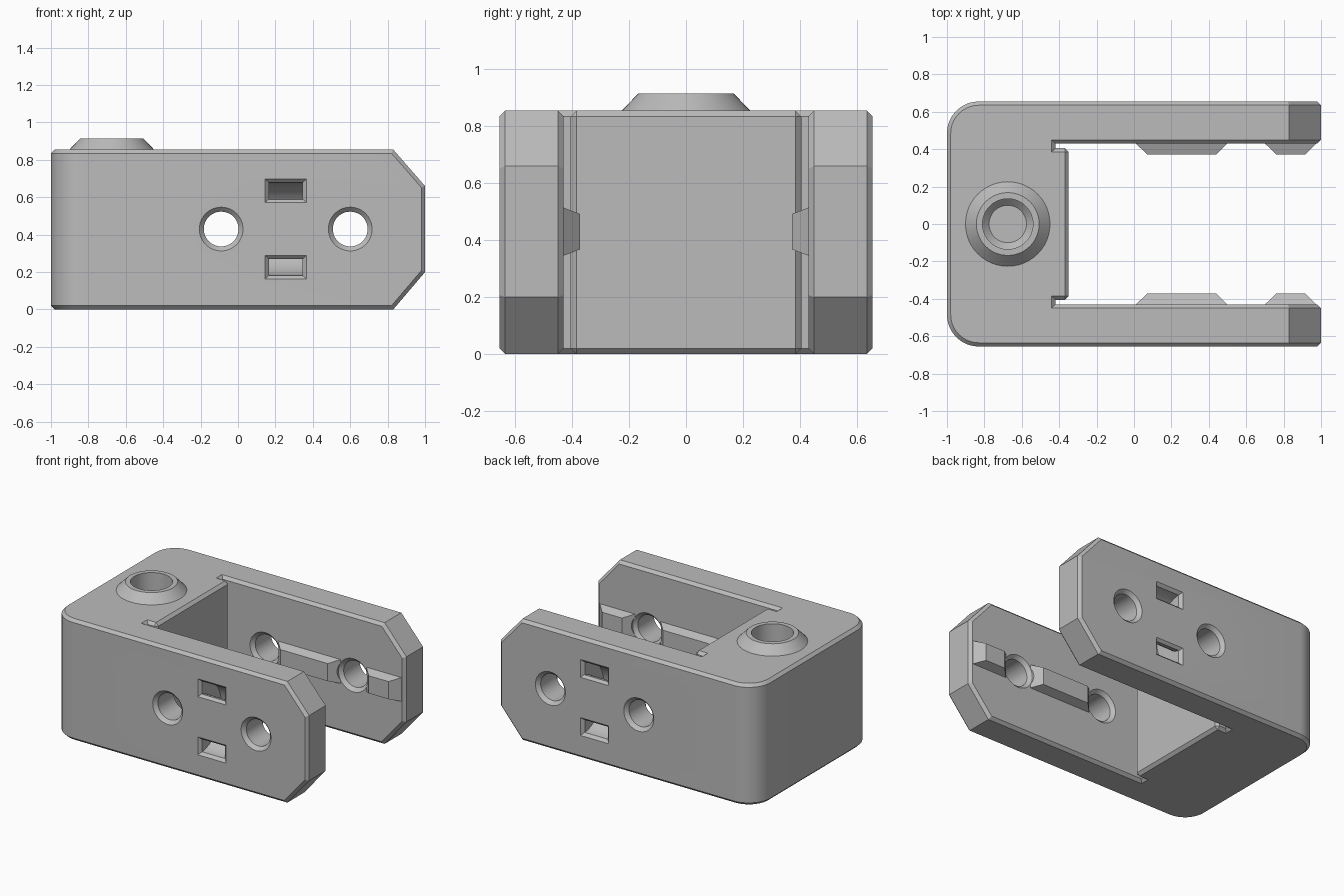
import bpy, bmesh, math
from mathutils import Matrix, Vector

if "Cube" in bpy.data.objects:
    bpy.data.objects.remove(bpy.data.objects["Cube"])

grey = bpy.data.materials.new("plain grey")
grey.use_nodes = True
GREY = (0.5, 0.5, 0.5, 1)
grey.diffuse_color = GREY
grey.node_tree.nodes["Principled BSDF"].inputs["Base Color"].default_value = GREY

W, H, CH = 0.655, 0.855, 0.02      # half width, height, chamfer
INNER, MID = 0.43, 0.43            # inner wall of arms, axis height
SIDES = (1, -1)


def finish(bm, name):
    bmesh.ops.recalc_face_normals(bm, faces=bm.faces)
    mesh = bpy.data.meshes.new(name)
    bm.to_mesh(mesh)
    bm.free()
    mesh.materials.append(grey)
    obj = bpy.data.objects.new(name, mesh)
    bpy.context.collection.objects.link(obj)
    return obj


def prism(points, offset):
    """Closed profile pushed along an offset."""
    bm = bmesh.new()
    face = bm.faces.new([bm.verts.new(p) for p in points])
    res = bmesh.ops.extrude_face_region(bm, geom=[face], use_keep_orig=True)
    moved = [v for v in res["geom"] if isinstance(v, bmesh.types.BMVert)]
    bmesh.ops.translate(bm, verts=moved, vec=offset)
    bmesh.ops.recalc_face_normals(bm, faces=bm.faces)
    return bm


def lathe(profile, name, matrix, n=48):
    """Solid of revolution from (height, radius) pairs."""
    bm = bmesh.new()
    turn = [2 * math.pi * i / n for i in range(n)]
    rings = [[bm.verts.new((r * math.cos(a), r * math.sin(a), h)) for a in turn]
             for h, r in profile]
    for lo, hi in zip(rings, rings[1:]):
        for i in range(n):
            j = (i + 1) % n
            bm.faces.new((lo[i], lo[j], hi[j], hi[i]))
    bm.faces.new(rings[0])
    bm.faces.new(rings[-1])
    bm.transform(matrix)
    return finish(bm, name)


def frustum(x0, x1, z0, z1, y_wide, y_narrow, inset, name):
    """Rectangle in the xz plane tapering along y."""
    bm = bmesh.new()
    for y, d in ((y_wide, 0), (y_narrow, inset)):
        dx, dz = (d, d) if not isinstance(d, tuple) else d
        for x in (x0 + dx, x1 - dx):
            for z in (z0 + dz, z1 - dz):
                bm.verts.new((x, y, z))
    bmesh.ops.convex_hull(bm, input=bm.verts)
    bmesh.ops.dissolve_limit(bm, angle_limit=0.01, verts=bm.verts, edges=bm.edges)
    return finish(bm, name)


def combine(target, tool, operation):
    mod = target.modifiers.new(tool.name, "BOOLEAN")
    mod.operation, mod.object, mod.solver = operation, tool, "EXACT"
    bpy.context.view_layer.objects.active = target
    bpy.ops.object.modifier_apply(modifier=mod.name)
    bpy.data.objects.remove(tool)


# Fork body: half plan profile, mirrored into a U with rounded back corners
R, N = 0.17, 10
half = [(-0.35, 0.405), (-0.42, 0.405), (-0.42, INNER), (1, INNER), (1, W)]
for i in range(N + 1):
    a = math.pi / 2 * (1 + i / N)
    half.append((-1 + R + R * math.cos(a), W - R + R * math.sin(a)))
plan = half + [(x, -y) for x, y in reversed(half)]
bm = prism([(x, y, 0) for x, y in plan], (0, 0, H))

# Sloped arm tips
for point, normal in (((1, 0, 0.66), (0.195, 0, 0.17)), ((1, 0, 0.2), (0.2, 0, -0.17))):
    cut = bmesh.ops.bisect_plane(bm, geom=bm.verts[:] + bm.edges[:] + bm.faces[:],
                                 plane_co=point, plane_no=Vector(normal).normalized(),
                                 clear_outer=True)
    edges = [e for e in cut["geom_cut"] if isinstance(e, bmesh.types.BMEdge)]
    bmesh.ops.holes_fill(bm, edges=edges, sides=0)
bmesh.ops.recalc_face_normals(bm, faces=bm.faces)

# Chamfer along the sharp outside edges
sharp = [e for e in bm.edges if len(e.link_faces) == 2 and e.is_convex
         and e.calc_face_angle(0) > math.radians(55)]
bmesh.ops.bevel(bm, geom=sharp, offset=CH, offset_type="OFFSET", segments=1,
                affect="EDGES", profile=0.5, clamp_overlap=False)
body = finish(bm, "fork_body")

# Round boss on the top
axis = Matrix.Translation((-0.675, 0, 0))
combine(body, lathe([(0.7, 0.226), (H, 0.226), (0.915, 0.168)], "boss", axis), "UNION")
combine(body, lathe([(0.4, 0.1), (0.435, 0.135), (1, 0.135)], "boss_bore", axis), "DIFFERENCE")

for s in SIDES:
    # Ridges along the inside of each arm
    for x0, x1 in ((-0.01, 0.52), (0.68, 0.995)):
        combine(body, frustum(x0, x1, 0.338, 0.522, s * 0.45, s * 0.372,
                              (0.08, 0.03), "ridge"), "UNION")

    # Countersunk cross holes
    for x in (-0.09, 0.6):
        place = Matrix.Translation((x, 0, MID)) @ Matrix.Rotation(-s * math.pi / 2, 4, "X")
        profile = [(0.3, 0.117), (INNER, 0.117), (INNER + 0.024, 0.093),
                   (W - 0.024, 0.093), (W, 0.117), (W + 0.02, 0.137)]
        combine(body, lathe(profile, "cross_hole", place), "DIFFERENCE")

    # Curved strap channel joining two slots
    arc = [math.radians(-100 + 200 * i / 24) for i in range(25)]
    ring = [(W - 0.235 * math.cos(a), MID + 0.25 * math.sin(a)) for a in arc]
    ring += [(W - 0.145 * math.cos(a), MID + 0.16 * math.sin(a)) for a in reversed(arc)]
    channel = prism([(0.165, s * y, z) for y, z in ring], (0.18, 0, 0))
    combine(body, finish(channel, "strap_channel"), "DIFFERENCE")

    # Chamfered slot mouths
    for z in (MID + 0.205, MID - 0.205):
        combine(body, frustum(0.135, 0.375, z - 0.073, z + 0.073, s * (W + 0.01),
                              s * (W - 0.022), 0.032, "slot_mouth"), "DIFFERENCE")

bpy.ops.object.select_all(action="DESELECT")
body.select_set(True)
bpy.context.view_layer.objects.active = body
bpy.ops.object.shade_smooth_by_angle(angle=math.radians(25))
